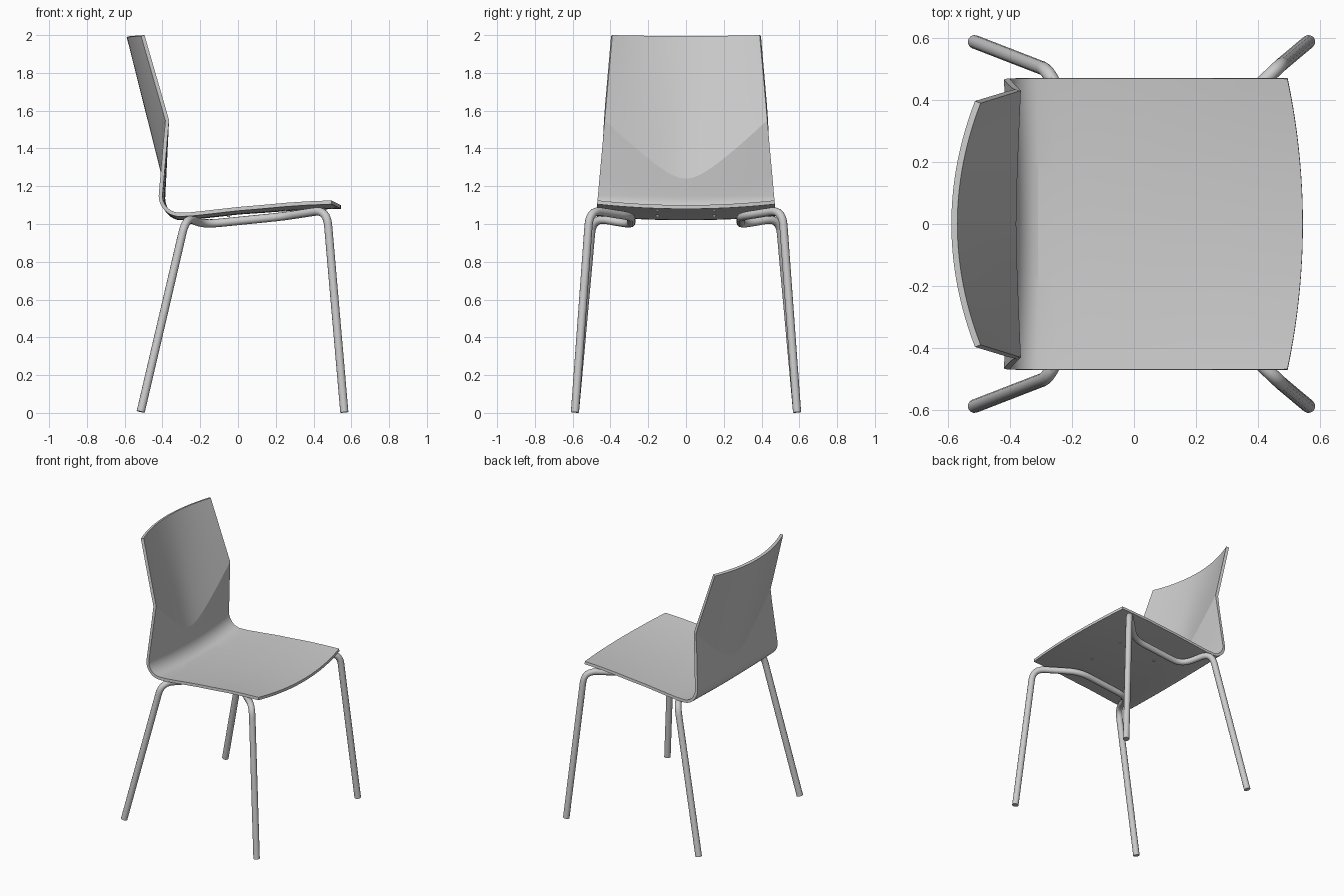
import bpy, bmesh, math
from mathutils import Vector

cube = bpy.data.objects.get("Cube")
if cube:
    bpy.data.objects.remove(cube, do_unlink=True)


def make_material(name, color):
    mat = bpy.data.materials.new(name)
    mat.use_nodes = True
    mat.diffuse_color = color
    mat.node_tree.nodes["Principled BSDF"].inputs["Base Color"].default_value = color
    return mat


GREY = make_material("plain grey", (0.6, 0.6, 0.6, 1))


def activate(obj):
    bpy.ops.object.select_all(action='DESELECT')
    obj.select_set(True)
    bpy.context.view_layer.objects.active = obj


def finish(obj, angle):
    activate(obj)
    bpy.ops.object.shade_smooth_by_angle(angle=math.radians(angle))


# Moulded shell: one lengthwise profile per column, from seat front to back top
def shell_profile(u):
    bow = 1 - u * u
    pts = []
    # seat, dished in the middle with a rounded front edge
    for x, z in [(0.495, 1.125), (0.37, 1.12), (0.25, 1.112), (0.12, 1.10),
                 (0, 1.09), (-0.15, 1.073), (-0.25, 1.062)]:
        pts.append((x + 0.1 * bow * max(0, x), z - (0.02 + 0.01 * max(0, x)) * bow))
    # rounded bend into the back
    steps = 10
    for i in range(steps + 1):
        t = i / steps
        a = math.radians(270 - 90 * t)
        pts.append((-0.31 + 0.09 * math.cos(a) + 0.015 * bow * t,
                    1.15 + 0.09 * math.sin(a) - 0.02 * bow * (1 - t)))
    # lower back, V-shaped crease, then the curved upper back
    h = (math.hypot(u, 0.22) - 0.22) / (math.hypot(1, 0.22) - 0.22)
    bend = Vector(pts[-1])
    crease = Vector((-0.38 + 0.015 * h, 1.24 + 0.31 * h))
    top = Vector((-0.495 - 0.075 * bow, 2 - 0.005 * bow))
    pts += [tuple(bend.lerp(crease, i / 4)) for i in range(1, 5)]
    pts += [tuple(crease.lerp(top, i / 5)) for i in range(1, 6)]
    return pts


def build_shell(columns=28):
    bm = bmesh.new()
    grid = []
    for c in range(columns + 1):
        u = 2 * c / columns - 1
        grid.append([bm.verts.new((x, u * (0.47 - 0.09 * max(0, z - 1.11)), z))
                     for x, z in shell_profile(u)])
    for left, right in zip(grid, grid[1:]):
        for r in range(len(left) - 1):
            bm.faces.new((left[r], right[r], right[r + 1], left[r + 1]))
    mesh = bpy.data.meshes.new("seat_and_back_shell")
    bm.to_mesh(mesh)
    bm.free()
    obj = bpy.data.objects.new("seat_and_back_shell", mesh)
    bpy.context.collection.objects.link(obj)
    mesh.materials.append(GREY)
    solid = obj.modifiers.new("thickness", 'SOLIDIFY')
    solid.thickness = 0.02
    solid.offset = -1
    activate(obj)
    bpy.ops.object.modifier_apply(modifier=solid.name)
    finish(obj, 14)


# Bent tube: straight runs with rounded corners
def rounded_path(corners, radius, steps=8):
    pts = [corners[0]]
    for before, p, after in zip(corners, corners[1:], corners[2:]):
        a = p + (before - p).normalized() * radius
        b = p + (after - p).normalized() * radius
        for i in range(steps + 1):
            t = i / steps
            pts.append(a.lerp(p, t).lerp(p.lerp(b, t), t))
    return pts + [corners[-1]]


def build_leg_frame(name, side):
    corners = [Vector((x, y * side, z)) for x, y, z in [
        (-0.515, 0.588, 0.006), (-0.275, 0.495, 1.035), (-0.18, 0.29, 0.998),
        (0.24, 0.29, 1.04), (0.47, 0.51, 1.075), (0.563, 0.588, 0.003)]]
    path = rounded_path(corners, 0.085)
    curve = bpy.data.curves.new(name, 'CURVE')
    curve.dimensions = '3D'
    curve.bevel_depth = 0.022
    curve.bevel_resolution = 4
    curve.use_fill_caps = True
    spline = curve.splines.new('POLY')
    spline.points.add(len(path) - 1)
    for point, co in zip(spline.points, path):
        point.co = (*co, 1)
    obj = bpy.data.objects.new(name, curve)
    bpy.context.collection.objects.link(obj)
    curve.materials.append(GREY)
    activate(obj)
    bpy.ops.object.convert(target='MESH')
    finish(bpy.context.object, 40)


build_shell()
for side, label in ((1, "left"), (-1, "right")):
    build_leg_frame(label + "_leg_frame", side)
    # small screw heads under the seat
    for x, z, place in ((-0.05, 1.044, "rear"), (0.25, 1.073, "front")):
        bpy.ops.mesh.primitive_cylinder_add(vertices=12, radius=0.008, depth=0.012,
                                            location=(x, 0.15 * side, z))
        screw = bpy.context.object
        screw.name = f"{label}_{place}_screw"
        screw.data.materials.append(GREY)
